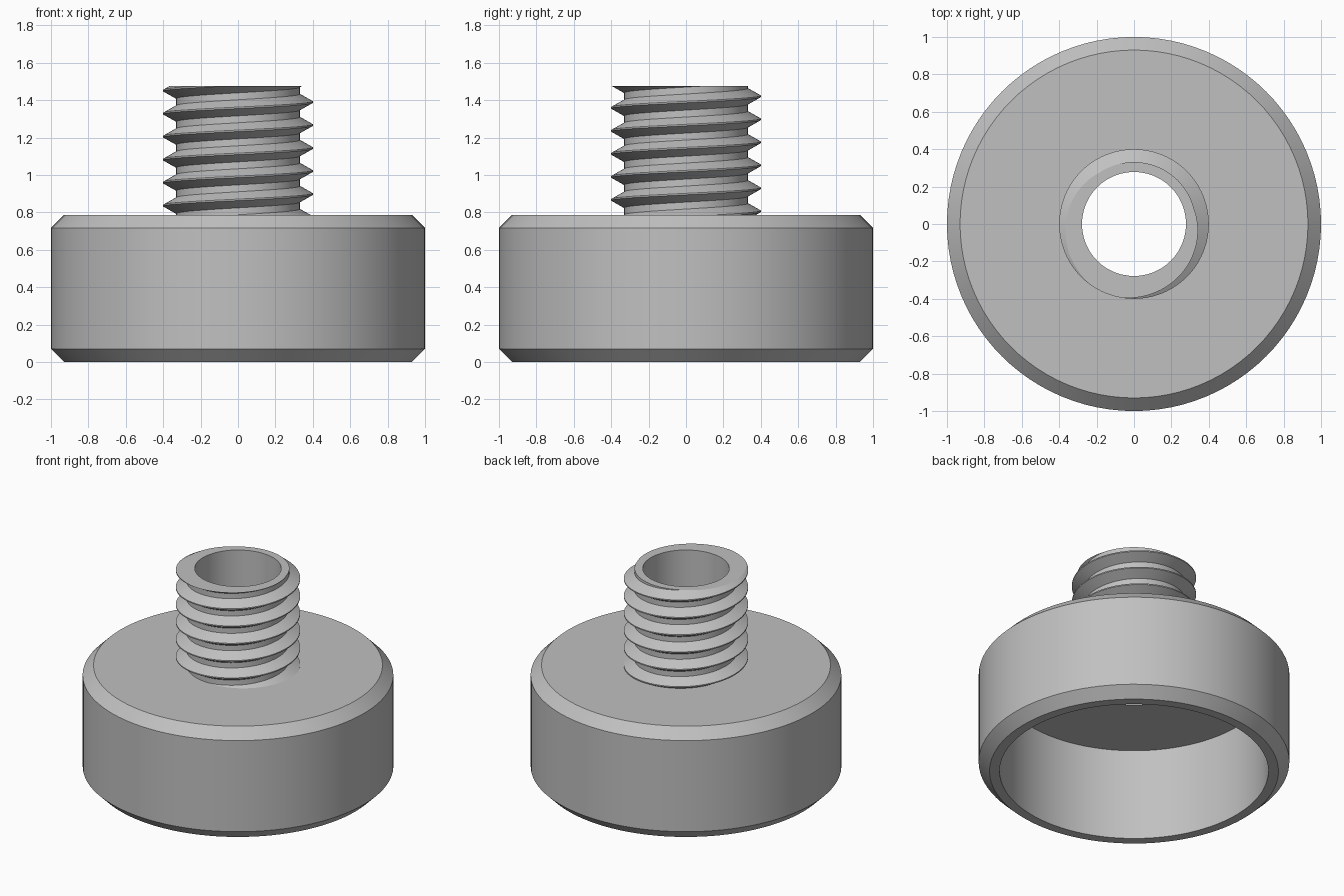
import bpy, bmesh
from math import cos, sin, pi, radians

if "Cube" in bpy.data.objects:
    bpy.data.objects.remove(bpy.data.objects["Cube"])

SEGMENTS = 96
CAP_TOP, STEM_TOP, CEILING = 0.787, 1.475, 0.652
BORE, PITCH = 0.278, 0.123

grey = bpy.data.materials.new("plain grey")
grey.use_nodes = True
colour = (0.53, 0.53, 0.53, 1)
grey.diffuse_color = colour
grey.node_tree.nodes["Principled BSDF"].inputs["Base Color"].default_value = colour


def finish(name, bm):
    """Turn a bmesh into a grey object, smooth with sharp edges kept."""
    bmesh.ops.recalc_face_normals(bm, faces=bm.faces)
    mesh = bpy.data.meshes.new(name)
    bm.to_mesh(mesh)
    bm.free()
    mesh.materials.append(grey)
    obj = bpy.data.objects.new(name, mesh)
    bpy.context.collection.objects.link(obj)
    bpy.ops.object.select_all(action="DESELECT")
    obj.select_set(True)
    bpy.context.view_layer.objects.active = obj
    bpy.ops.object.shade_smooth_by_angle(angle=radians(20))
    return obj


def sweep(bm, profile, steps, rise=0.0):
    """Sweep an (r, z) profile round the z axis, climbing by rise per turn."""
    rings = []
    for i in range(steps + 1):
        a = 2 * pi * i / SEGMENTS
        lift = rise * i / SEGMENTS
        rings.append([bm.verts.new((r * cos(a), r * sin(a), z + lift))
                      for r, z in profile])
    for one, two in zip(rings, rings[1:]):
        for j in range(len(profile) - 1):
            bm.faces.new((one[j], two[j], two[j + 1], one[j + 1]))
    bmesh.ops.remove_doubles(bm, verts=bm.verts, dist=0.0001)


# Hollow cap: chamfered outside, open below, with a hole in its roof
bm = bmesh.new()
sweep(bm, [(BORE, CEILING), (0.865, CEILING), (0.865, 0), (0.93, 0),
           (1, 0.07), (1, CAP_TOP - 0.07), (0.93, CAP_TOP), (0.32, CAP_TOP)],
      SEGMENTS)
finish("cap", bm)

# Threaded stem: a helical ridge trimmed flat at both ends
bm = bmesh.new()
crest, flank = 0.004, 0.043
ridge = [(0.331, -flank), (0.4, -crest), (0.4, crest), (0.331, flank),
         (0.331, PITCH - flank)]
start = 0.775 - 2 * PITCH
sweep(bm, [(r, z + start) for r, z in ridge], SEGMENTS * 9, PITCH)
for height, up in ((CAP_TOP - 0.01, -1), (STEM_TOP, 1)):
    bmesh.ops.bisect_plane(bm, geom=bm.verts[:] + bm.edges[:] + bm.faces[:],
                           dist=1e-6, plane_co=(0, 0, height),
                           plane_no=(0, 0, up), clear_outer=True)

# Rim and bore: draw the top edge inward, then down through the cap roof
rim = [e for e in bm.edges if e.is_boundary
       and all(abs(v.co.z - STEM_TOP) < 1e-4 for v in e.verts)]
for depth in (STEM_TOP, CEILING):
    made = bmesh.ops.extrude_edge_only(bm, edges=rim)["geom"]
    for v in (g for g in made if isinstance(g, bmesh.types.BMVert)):
        scale = BORE / v.co.xy.length
        v.co = (v.co.x * scale, v.co.y * scale, depth)
    rim = [g for g in made if isinstance(g, bmesh.types.BMEdge) and g.is_boundary
           and all(abs(v.co.z - depth) < 1e-4 for v in g.verts)]
finish("threaded_stem", bm)
